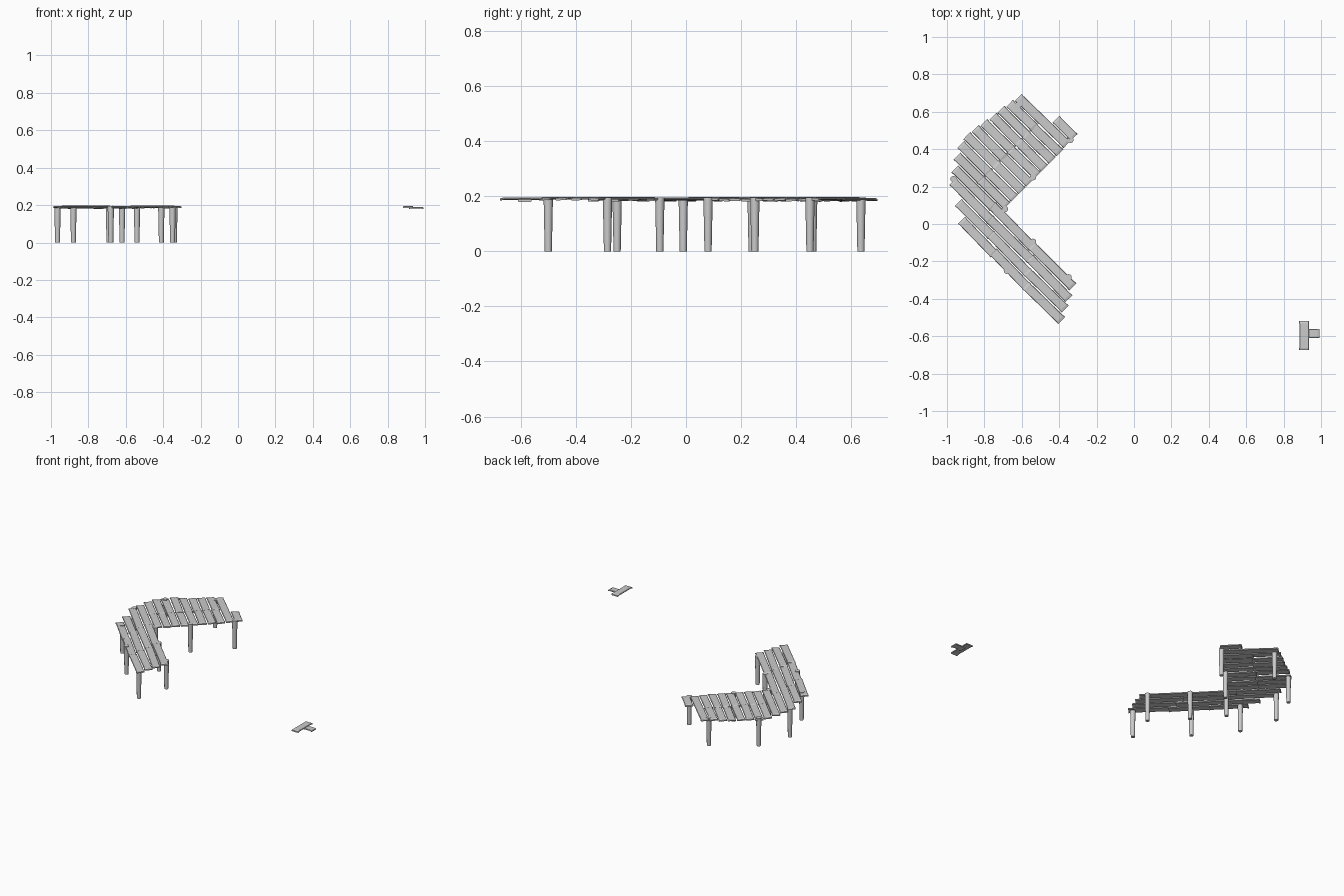
import bpy, bmesh, math, random
from mathutils import Matrix, Vector

random.seed(4)
cube = bpy.data.objects.get("Cube")
if cube:
    bpy.data.objects.remove(cube, do_unlink=True)

wood = bpy.data.materials.new("weathered_grey")
wood.use_nodes = True
wood.diffuse_color = (0.6, 0.6, 0.6, 1)
wood.node_tree.nodes["Principled BSDF"].inputs["Base Color"].default_value = (0.6, 0.6, 0.6, 1)


def finish(bm, name, matrix):
    bmesh.ops.recalc_face_normals(bm, faces=bm.faces)
    mesh = bpy.data.meshes.new(name)
    bm.to_mesh(mesh)
    bm.free()
    mesh.materials.append(wood)
    obj = bpy.data.objects.new(name, mesh)
    bpy.context.collection.objects.link(obj)
    obj.matrix_world = matrix
    return obj


def plank(name, centre, length, angle, width=0.05, thick=0.008, tilt=0.05):
    """Chamfered board with a slightly wider, drooping lip at both ends."""
    bm = bmesh.new()
    half, lip = length / 2, 0.012
    rings = []
    stations = ((-half, 1.06, -0.003), (-half + lip, 1.06, 0), (-half + lip, 1, 0),
                (half - lip, 1, 0), (half - lip, 1.06, 0), (half, 1.06, -0.003))
    for x, scale, z in stations:
        w, t = width / 2 * scale, thick / 2 * scale
        section = ((-w, -t / 2), (-w * 0.9, -t), (w * 0.9, -t), (w, -t / 2),
                   (w, t / 2), (w * 0.9, t), (-w * 0.9, t), (-w, t / 2))
        rings.append([bm.verts.new((x, a, b + z)) for a, b in section])
    for a, b in zip(rings, rings[1:]):
        for i in range(8):
            j = (i + 1) % 8
            bm.faces.new((a[i], a[j], b[j], b[i]))
    bm.faces.new(rings[0])
    bm.faces.new(rings[-1])
    turn = Matrix.Rotation(angle, 4, 'Z') @ Matrix.Rotation(random.uniform(-tilt, tilt), 4, 'X')
    return finish(bm, name, Matrix.Translation(centre) @ turn)


def post(name, x, y):
    """Round tapered pile, wider at the head."""
    bm = bmesh.new()
    bmesh.ops.create_cone(bm, cap_ends=True, segments=12, radius1=0.013,
                          radius2=0.017, depth=0.196)
    obj = finish(bm, name, Matrix.Translation((x, y, 0.098)))
    for p in obj.data.polygons:
        p.use_smooth = len(p.vertices) == 4


# Deck boards: all lie diagonally, one row after another; each row lists its joints
along = Vector((1, -1, 0)).normalized()
across = Vector((1, 1, 0)).normalized()
rows = [(-0.66, -0.42, -0.17, 0.085), (-0.74, -0.50, -0.22, 0.055),
        (-0.84, -0.56, -0.26, 0.03), (-0.88, -0.60, -0.30, 0.0)]
rows += [(left, -0.745, -0.555) for left in
         (-0.92, -0.95, -0.96, -0.955, -0.945, -0.935, -0.93, -0.92)]
rows += [(-0.91, -0.56), (-0.685, -0.56)]
for k, joints in enumerate(rows):
    for n, (a, b) in enumerate(zip(joints, joints[1:])):
        c = along * (a + b) / 2 + across * (-0.64 + 0.057 * k)
        c.z = 0.19 + random.uniform(-0.003, 0.003)
        plank(f"deck_board_{k}_{n}", c, b - a + 0.012,
              -math.pi / 4 + random.uniform(-0.02, 0.02))

# Support posts
posts = [(-0.62, 0.635), (-0.34, 0.45), (-0.88, 0.46), (-0.54, 0.25), (-0.965, 0.24),
         (-0.69, 0.08), (-0.54, -0.095), (-0.88, -0.01), (-0.68, -0.25),
         (-0.35, -0.285), (-0.41, -0.5)]
for i, (x, y) in enumerate(posts):
    post(f"support_post_{i}", x, y)

# Loose boards away from the deck
plank("loose_board", Vector((0.91, -0.597, 0.191)), 0.155, math.pi / 2, tilt=0)
plank("loose_short_board", Vector((0.953, -0.585, 0.187)), 0.075, 0, width=0.047, tilt=0)
